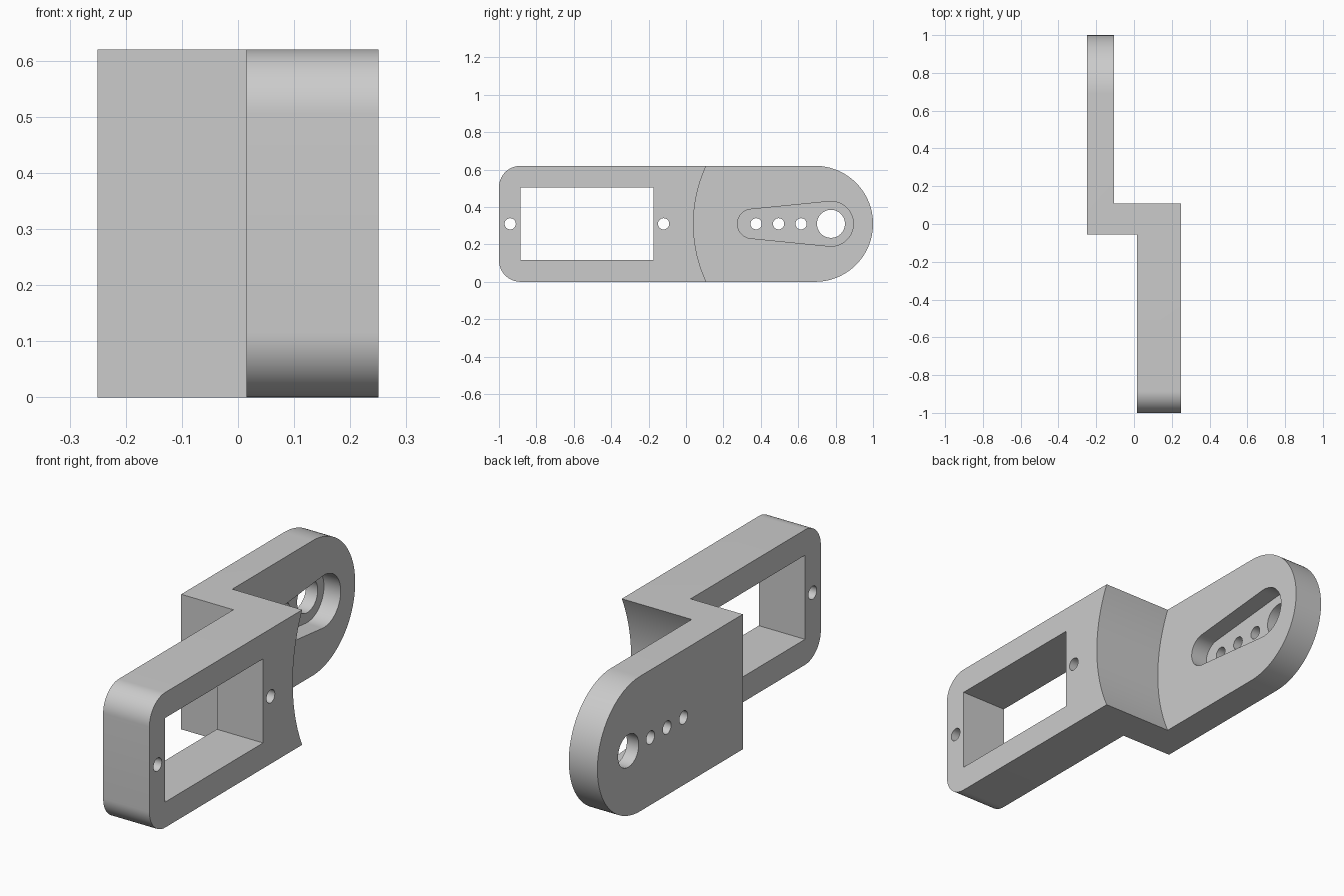
import bpy
import bmesh
from math import acos, cos, pi, sin
from mathutils import Vector

cube = bpy.data.objects.get("Cube")
if cube:
    bpy.data.objects.remove(cube, do_unlink=True)

HEIGHT = 0.62
MID = HEIGHT / 2
PLATE_FACE = -0.105   # inner face of the thin plate
PIVOT = 0.775         # y of the large pivot hole

grey = bpy.data.materials.new("plain grey")
grey.use_nodes = True
colour = (0.6, 0.6, 0.6, 1)
grey.diffuse_color = colour
grey.node_tree.nodes["Principled BSDF"].inputs["Base Color"].default_value = colour


def prism(name, points, direction):
    """Extrude a closed loop of 3D points along a direction."""
    bm = bmesh.new()
    face = bm.faces.new([bm.verts.new(p) for p in points])
    ext = bmesh.ops.extrude_face_region(bm, geom=[face])
    moved = [g for g in ext["geom"] if isinstance(g, bmesh.types.BMVert)]
    bmesh.ops.translate(bm, verts=moved, vec=direction)
    bmesh.ops.recalc_face_normals(bm, faces=bm.faces)
    mesh = bpy.data.meshes.new(name)
    bm.to_mesh(mesh)
    bm.free()
    mesh.materials.append(grey)
    obj = bpy.data.objects.new(name, mesh)
    bpy.context.collection.objects.link(obj)
    return obj


def side_prism(name, outline, x0=-0.4, x1=0.4):
    """Extrude a (y, z) outline across the width."""
    return prism(name, [(x0, y, z) for y, z in outline], Vector((x1 - x0, 0, 0)))


def arc(y, z, r, start, end, steps=32):
    return [(y + r * cos(start + (end - start) * i / steps),
             z + r * sin(start + (end - start) * i / steps)) for i in range(steps + 1)]


def circle(y, r, steps=48):
    return arc(y, MID, r, 0, 2 * pi, steps)[:-1]


def carve(target, cutter, operation="DIFFERENCE"):
    cutter.hide_render = True
    mod = target.modifiers.new(cutter.name, "BOOLEAN")
    mod.operation = operation
    mod.solver = "EXACT"
    mod.object = cutter
    bpy.context.view_layer.objects.active = target
    bpy.ops.object.modifier_apply(modifier=mod.name)
    bpy.data.objects.remove(cutter, do_unlink=True)


# Stepped block seen from above
plan = [(-0.25, -0.055), (0.015, -0.055), (0.015, -1.1),
        (0.25, -1.1), (0.25, 1.1), (-0.25, 1.1)]
bracket = prism("offset_bracket", [(x, y, -0.1) for x, y in plan],
                Vector((0, 0, HEIGHT + 0.2)))

# Side outline: round back end, small rounded front corners
corner = 0.115
outline = (arc(1 - MID, MID, MID, -pi / 2, pi / 2, 64)
           + arc(-1 + corner, HEIGHT - corner, corner, pi / 2, pi, 16)
           + arc(-1 + corner, corner, corner, pi, 1.5 * pi, 16))
carve(bracket, side_prism("side_outline", outline), "INTERSECT")

# Curved clearance that leaves the thin plate behind the bridge
carve(bracket, side_prism("curved_clearance", circle(PIVOT, 0.735, 160), PLATE_FACE))

# Rectangular window
window = [(-0.885, 0.117), (-0.175, 0.117), (-0.175, 0.503), (-0.885, 0.503)]
carve(bracket, side_prism("window", window))

# Tapered pocket, cut part way into the thin plate
small_y, small_r, big_r = 0.353, 0.078, 0.12
a = acos((big_r - small_r) / (PIVOT - small_y))
pocket = (arc(PIVOT, MID, big_r, -a, -a + 2 * a) if a > pi / 2 else
          arc(PIVOT, MID, big_r, -(pi - a), pi - a))
pocket += arc(small_y, MID, small_r, pi - a, pi + a)
carve(bracket, side_prism("tapered_pocket", pocket, PLATE_FACE - 0.085, 0))

# Pivot hole and screw holes
carve(bracket, side_prism("pivot_hole", circle(PIVOT, 0.075)))
for y in (-0.94, -0.12, 0.375, 0.495, 0.615):
    carve(bracket, side_prism("screw_hole", circle(y, 0.03, 32)))

bpy.ops.object.select_all(action="DESELECT")
bracket.select_set(True)
bpy.context.view_layer.objects.active = bracket
bpy.ops.object.shade_smooth_by_angle(angle=pi / 6)
